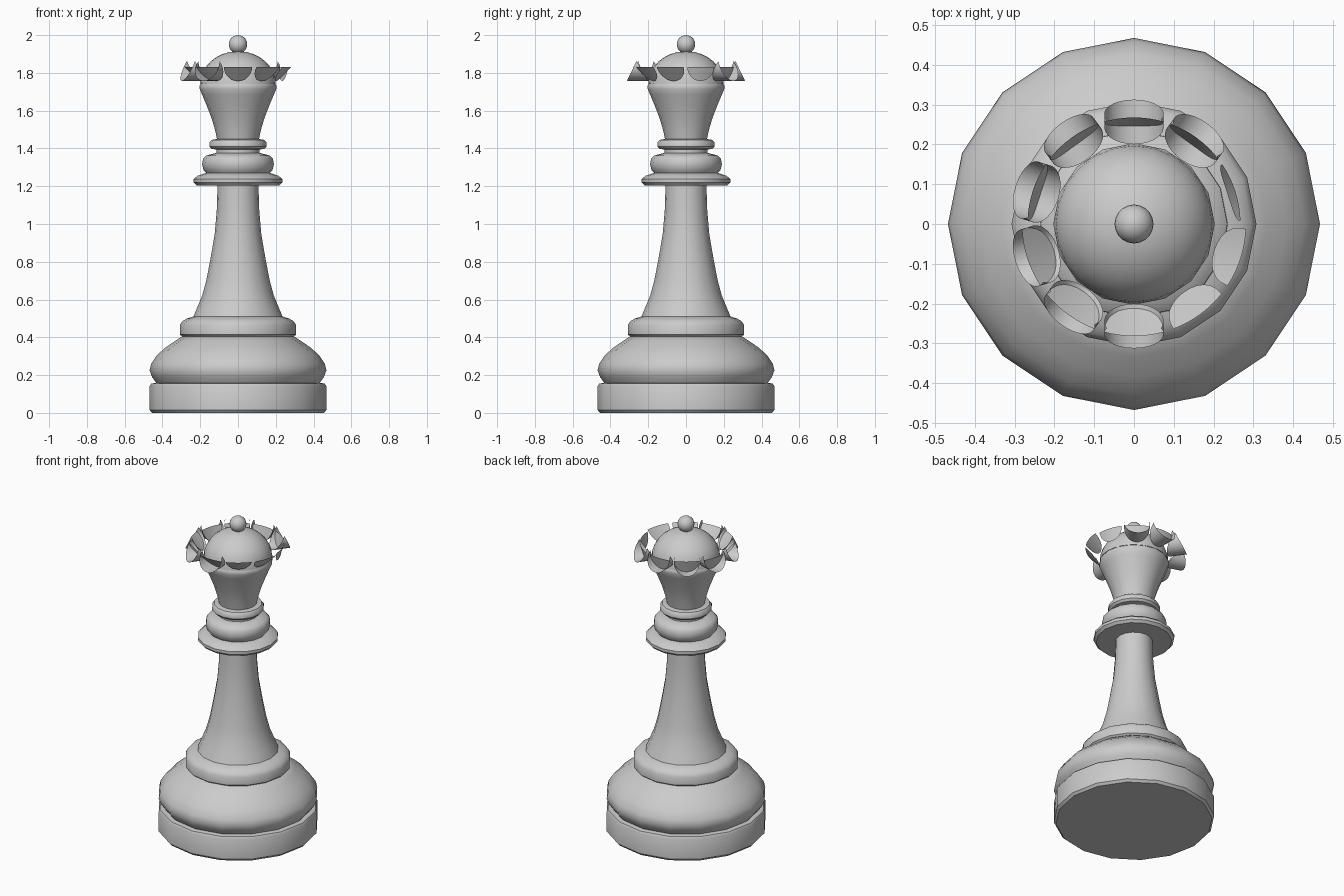
import bpy, bmesh
from math import sin, cos, pi, radians
from mathutils import Matrix, Vector

cube = bpy.data.objects.get("Cube")
if cube:
    bpy.data.objects.remove(cube)

stone = bpy.data.materials.new("light_grey")
stone.use_nodes = True
stone.diffuse_color = (0.6, 0.6, 0.6, 1)
stone.node_tree.nodes["Principled BSDF"].inputs["Base Color"].default_value = (0.6, 0.6, 0.6, 1)


def finish(name, bm, angle=40):
    mesh = bpy.data.meshes.new(name)
    bm.to_mesh(mesh)
    bm.free()
    mesh.materials.append(stone)
    obj = bpy.data.objects.new(name, mesh)
    bpy.context.collection.objects.link(obj)
    bpy.ops.object.select_all(action='DESELECT')
    obj.select_set(True)
    bpy.context.view_layer.objects.active = obj
    bpy.ops.object.shade_smooth_by_angle(angle=radians(angle))
    return obj


def lathe(name, profile, sides=16):
    """Turn a (radius, height) profile around z and cap both ends."""
    bm = bmesh.new()
    rings = [[bm.verts.new((r * cos(2 * pi * i / sides), r * sin(2 * pi * i / sides), z))
              for i in range(sides)] for r, z in profile]
    for low, high in zip(rings, rings[1:]):
        for i in range(sides):
            j = (i + 1) % sides
            bm.faces.new((low[i], low[j], high[j], high[i]))
    bm.faces.new(rings[0][::-1])
    bm.faces.new(rings[-1])
    return finish(name, bm)


def sheet(name, rows):
    """Skin a grid of points."""
    bm = bmesh.new()
    grid = [[bm.verts.new(p) for p in row] for row in rows]
    for a, b in zip(grid, grid[1:]):
        for i in range(len(a) - 1):
            bm.faces.new((a[i], b[i], b[i + 1], a[i + 1]))
    bmesh.ops.remove_doubles(bm, verts=bm.verts, dist=0.0005)
    return finish(name, bm, 60)


# Turned body
lathe("base_disc", [(.455, 0), (.468, .015), (.468, .14), (.46, .155), (.43, .16)])
lathe("base_bulge", [(.43, .155), (.455, .19), (.468, .225), (.46, .26), (.43, .305),
                     (.385, .345), (.335, .38), (.29, .41)])
lathe("base_step", [(.29, .4), (.308, .415), (.308, .465), (.295, .485), (.27, .5), (.22, .515)])
lathe("stem", [(.238, .505), (.215, .56), (.19, .62), (.168, .7), (.145, .82), (.123, .95),
               (.112, 1.08), (.108, 1.22)])
lathe("lower_collar", [(.1, 1.205), (.22, 1.205), (.235, 1.22), (.235, 1.238), (.215, 1.255), (.17, 1.27)])
lathe("middle_collar", [(.165, 1.265), (.182, 1.285), (.19, 1.315), (.185, 1.345), (.17, 1.362), (.12, 1.375)])
lathe("upper_collar", [(.115, 1.37), (.115, 1.395), (.14, 1.397), (.152, 1.41), (.152, 1.43),
                       (.14, 1.445), (.11, 1.45)])
lathe("cup", [(.11, 1.445), (.122, 1.5), (.14, 1.56), (.165, 1.625), (.19, 1.685), (.203, 1.715),
              (.203, 1.732), (.197, 1.742)])

# Dome and finial ball
lathe("dome", [(.2 * cos(a), 1.74 + .175 * sin(a)) for a in (pi / 2 * i / 8.2 for i in range(9))], 24)
bm = bmesh.new()
bmesh.ops.create_uvsphere(bm, u_segments=20, v_segments=12, radius=.049,
                          matrix=Matrix.Translation((0, 0, 1.951)))
finish("finial_ball", bm, 60)

# Crown: flared half-round petals, most of them resting in a curved scoop
RAD, MID, APEX = .075, 1.832, 1.863
for k in range(10):
    turn = 18 + 36 * k
    spin = Matrix.Rotation(radians(turn), 3, 'Z')
    front = turn > 180
    foot = .212 if front else .247
    lip = .282 if front else .268

    rows = []
    for v in range(7):
        drop = sin(pi / 2 * v / 6)
        half = RAD * cos(pi / 2 * v / 6)
        reach = lip + (foot - lip) * drop
        row = []
        for u in range(-4, 5):
            side = half * u / 4
            row.append(spin @ Vector(((reach ** 2 - side ** 2) ** .5, side, MID - RAD * drop)))
        rows.append(row)
    sheet(f"crown_petal_{k + 1}", rows)

    if 50 < turn < 280:
        rows = []
        for v in range(17):
            a = radians(-204 + 228 * v / 16)
            z = MID + RAD * sin(a)
            fall = max(APEX - z, 0)
            rows.append([spin @ Vector((r, RAD * cos(a), z))
                         for r in (.262 - .58 * fall, .262, .262 + .48 * fall)])
        sheet(f"crown_scoop_{k + 1}", rows)
